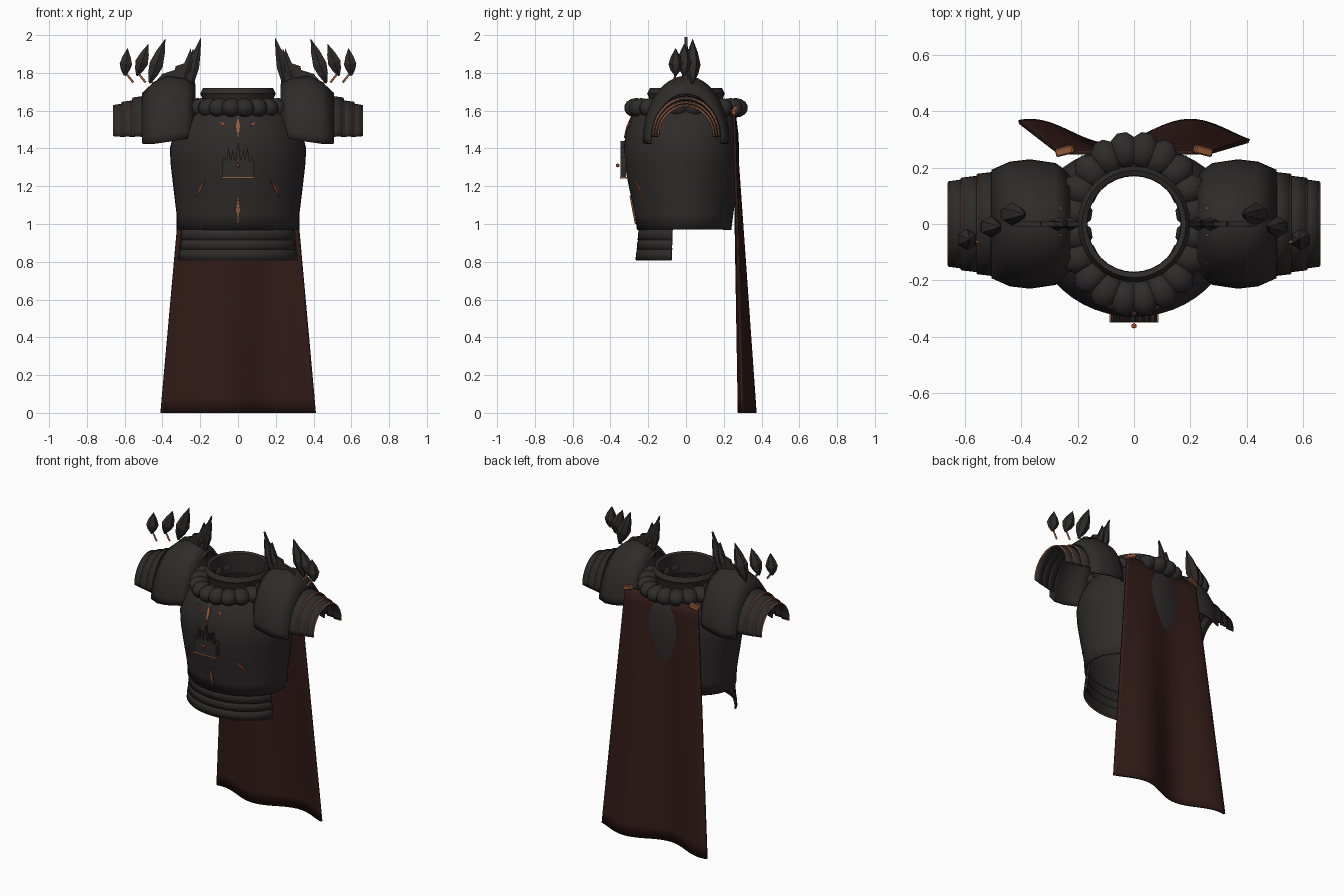
import bpy, bmesh
from math import pi, sin, cos, radians, sqrt
from mathutils import Vector, Matrix

if "Cube" in bpy.data.objects:
    bpy.data.objects.remove(bpy.data.objects["Cube"])


def material(name, col):
    m = bpy.data.materials.new(name)
    m.diffuse_color = (*col, 1)
    m.use_nodes = True
    m.node_tree.nodes["Principled BSDF"].inputs["Base Color"].default_value = m.diffuse_color
    return m


IRON = material("dark_iron", (0.028, 0.024, 0.024))
COPPER = material("copper", (0.32, 0.11, 0.045))
CLOTH = material("dark_cloth", (0.032, 0.011, 0.009))
EMBER = material("ember", (0.5, 0.06, 0.02))


def finish(name, bm, mat, thick=0, smooth=40):
    bmesh.ops.recalc_face_normals(bm, faces=bm.faces)
    me = bpy.data.meshes.new(name)
    bm.to_mesh(me)
    bm.free()
    ob = bpy.data.objects.new(name, me)
    bpy.context.collection.objects.link(ob)
    me.materials.append(mat)
    if smooth:
        for p in me.polygons:
            p.use_smooth = True
        me.set_sharp_from_angle(angle=radians(smooth))
    if thick:
        md = ob.modifiers.new("thickness", 'SOLIDIFY')
        md.thickness = thick
        md.offset = 0
    return ob


def loft(name, rings, mat, closed=True, thick=0, smooth=40, caps=False):
    bm = bmesh.new()
    vs = [[bm.verts.new(p) for p in r] for r in rings]
    n = len(rings[0])
    for a, b in zip(vs, vs[1:]):
        for i in range(n if closed else n - 1):
            j = (i + 1) % n
            bm.faces.new((a[i], a[j], b[j], b[i]))
    if caps:
        bm.faces.new(vs[0])
        bm.faces.new(vs[-1])
    return finish(name, bm, mat, thick, smooth)


def tube(name, pts, r, mat):
    # thin round wire along a path
    cu = bpy.data.curves.new(name, 'CURVE')
    cu.dimensions = '3D'
    cu.bevel_depth = r
    cu.bevel_resolution = 1
    cu.use_fill_caps = True
    sp = cu.splines.new('POLY')
    sp.points.add(len(pts) - 1)
    for q, p in zip(sp.points, pts):
        q.co = (*p, 1)
    cu.materials.append(mat)
    ob = bpy.data.objects.new(name, cu)
    bpy.context.collection.objects.link(ob)


def plate(name, pts, mat, thick):
    bm = bmesh.new()
    bm.faces.new([bm.verts.new(p) for p in pts])
    return finish(name, bm, mat, thick, 0)


def spindle(name, base, tip, r, mat, n=6):
    # faceted leaf-shaped spike between two points
    base, tip = Vector(base), Vector(tip)
    rot = (tip - base).to_track_quat('Z', 'Y')
    rings = [[base.lerp(tip, t) + rot @ Vector((r * k * cos(2 * pi * i / n), r * k * sin(2 * pi * i / n), 0))
              for i in range(n)] for t, k in ((0, .12), (.2, .7), (.42, 1), (.7, .65), (1, .02))]
    return loft(name, rings, mat, smooth=0, caps=True)


def ball(name, loc, size, mat, turn=0, seg=10):
    bm = bmesh.new()
    m = Matrix.Translation(loc) @ Matrix.Rotation(turn, 4, 'Z') @ Matrix.Diagonal((*size, 1))
    bmesh.ops.create_uvsphere(bm, u_segments=seg, v_segments=7, radius=1, matrix=m)
    return finish(name, bm, mat, 0, 50)


# Cuirass: z, half width, front depth, back depth
TORSO = [(.97, .32, .255, .235), (1.05, .32, .265, .245), (1.2, .338, .298, .267), (1.32, .352, .32, .275),
         (1.4, .356, .325, .276), (1.48, .335, .315, .272), (1.56, .29, .29, .262),
         (1.61, .225, .245, .23), (1.64, .185, .19, .19)]
N = 48
loft("cuirass", [[(rx * cos(2 * pi * i / N), (b if i < N / 2 else f) * sin(2 * pi * i / N), z)
                  for i in range(N)] for z, rx, f, b in TORSO], IRON, thick=.01)


def front_y(x, z):
    for (z0, a0, f0, _), (z1, a1, f1, _) in zip(TORSO, TORSO[1:]):
        if z <= z1:
            t = (z - z0) / (z1 - z0)
            return -(f0 + (f1 - f0) * t) * sqrt(1 - (x / (a0 + (a1 - a0) * t)) ** 2)


def blade(name, x0, z0, x1, z1, w, mat):
    # narrow diamond inlay lying on the chest
    d = Vector((z1 - z0, 0, x0 - x1)).normalized() * w / 2
    mx, mz = (x0 + x1) / 2, (z0 + z1) / 2
    xz = [(x0, z0), (mx + d.x, mz + d.z), (x1, z1), (mx - d.x, mz - d.z)]
    plate(name, [(x, front_y(x, z) - .006, z) for x, z in xz], mat, .012)


# Waist lames at the front only
for k, (zt, zb, g) in enumerate([(.985, .915, -.008), (.925, .865, -.003), (.875, .81, .003)]):
    arc = [pi * (1.095 + .81 * i / 28) for i in range(29)]
    rows = [[((.318 + g + e) * cos(a), (.255 + g + e) * sin(a), z) for a in arc]
            for z, e in ((zt, -.006), ((zt + zb) / 2, .002), (zb, .004))]
    loft("waist_lame", rows, IRON, closed=False, thick=.01)
    if k == 2:
        tube("waist_trim", rows[-1], .005, COPPER)

# Neck collar and padded ring
M = 32
loft("neck_collar", [[(r * cos(2 * pi * i / M), r * 1.03 * sin(2 * pi * i / M), z) for i in range(M)]
                     for r, z in ((.19, 1.58), (.182, 1.65), (.2, 1.69), (.185, 1.72), (.167, 1.712),
                                  (.165, 1.66), (.17, 1.58))], IRON)
for i in range(20):
    a = 2 * pi * (i + .5) / 20
    ball("collar_pad", (.215 * cos(a), .265 * sin(a), 1.615), (.068, .056, .052), IRON, a)

# Chest emblem: flame crest, bar, jewel and inlays
for x, top, w in [(0, 1.44, .03), (.026, 1.395, .026), (.048, 1.405, .024), (.07, 1.355, .024)]:
    for s in ((1,) if x == 0 else (1, -1)):
        c = s * x
        plate("crest_flame", [(c - w / 2, -.333, 1.245), (c + w / 2, -.333, 1.245), (c + w / 2, -.333, 1.33),
                              (c + s * .003, -.333, top), (c - w / 2, -.333, 1.33)], IRON, .03)
plate("crest_bar", [(-.087, -.33, 1.24), (.087, -.33, 1.24), (.087, -.33, 1.25), (-.087, -.33, 1.25)], COPPER, .04)
ball("crest_jewel", (0, -.362, 1.31), (.01, .01, .01), EMBER, seg=6)
blade("upper_inlay", 0, 1.455, 0, 1.575, .022, COPPER)
blade("lower_inlay", 0, 1.0, 0, 1.15, .022, COPPER)
for s in (1, -1):
    blade("ember_slit", s * .17, 1.235, s * .222, 1.14, .01, EMBER)
    blade("ember_slit", s * .065, 1.515, s * .092, 1.54, .01, EMBER)


def arch(s, x, ry, top, low):
    return [(s * x, ry * cos(pi * i / 24), low + (top - low) * sin(pi * i / 24)) for i in range(25)]


for s in (1, -1):
    # Main pauldron with inner trim and rivets
    main = [arch(s, *p) for p in ((.23, .175, 1.74, 1.46), (.28, .212, 1.765, 1.45), (.37, .225, 1.78, 1.435),
                                  (.44, .217, 1.75, 1.425), (.505, .188, 1.69, 1.425))]
    loft("pauldron", main, IRON, closed=False, thick=.01)
    tube("pauldron_trim", main[0], .005, COPPER)
    for y in (.145, .055, -.04, -.135):
        z = 1.455 + .302 * sqrt(1 - (y / .2) ** 2)
        ball("rivet", (s * .262, y, z), (.006, .006, .006), COPPER, seg=6)
    # Arm lames
    for x0, x1, r, top in ((.485, .555, .182, 1.675), (.545, .612, .168, 1.652), (.6, .658, .155, 1.635)):
        rows = [arch(s, x0, r, top, 1.46), arch(s, x1, r - .008, top - .01, 1.465)]
        loft("arm_lame", rows, IRON, closed=False, thick=.01)
        tube("arm_lame_trim", rows[1], .005, COPPER)
    # Jagged shoulder fin
    fin = [(.232, 1.7), (.225, 1.79), (.195, 1.99), (.25, 1.885), (.25, 1.93), (.285, 1.85), (.33, 1.835),
           (.335, 1.815), (.4, 1.795), (.5, 1.68)]
    plate("shoulder_fin", [(s * x, 0, z) for x, z in fin], IRON, .016)
    for b, t, r in (((.25, 1.72), (.196, 1.985), .025), ((.3, 1.73), (.235, 1.93), .025)):
        spindle("fin_spike", (s * b[0], 0, b[1]), (s * t[0], 0, t[1]), r, IRON)
    # Leaf spikes on stems
    for y, b, t, r in ((.035, (.468, 1.745), (.385, 1.98), .042), (-.01, (.535, 1.785), (.475, 1.952), .039),
                       (-.055, (.6, 1.785), (.585, 1.93), .038)):
        spindle("leaf_spike", (s * b[0], y, b[1]), (s * t[0], y, t[1]), r, IRON)
        tube("leaf_stem", [(s * (b[0] - .008), y, b[1] + .012), (s * (b[0] - .045), y - .01, b[1] - .035)],
             .006, COPPER)
    # Cape clasp
    bm = bmesh.new()
    bmesh.ops.create_cube(bm, size=1, matrix=Matrix.Translation((s * .245, .26, 1.6))
                          @ Matrix.Rotation(-s * .25, 4, 'Z') @ Matrix.Rotation(s * .35, 4, 'Y')
                          @ Matrix.Diagonal((.068, .03, .028, 1)))
    bmesh.ops.bevel(bm, geom=bm.edges[:], offset=.005, segments=1, affect='EDGES')
    finish("cape_clasp", bm, COPPER, 0, 0)

# Cape: folds deepen toward the hem
rows = []
for j in range(21):
    t = j / 20
    row = []
    for i in range(41):
        u = -1 + i / 20
        fold = .043 * t * cos(2 * pi * (u * .41 - .2) / .57)
        row.append((u * (.268 + .142 * t), .254 + .07 * t + fold, 1.6 * (1 - t)))
    rows.append(row)
loft("cape", rows, CLOTH, closed=False, thick=.014)
